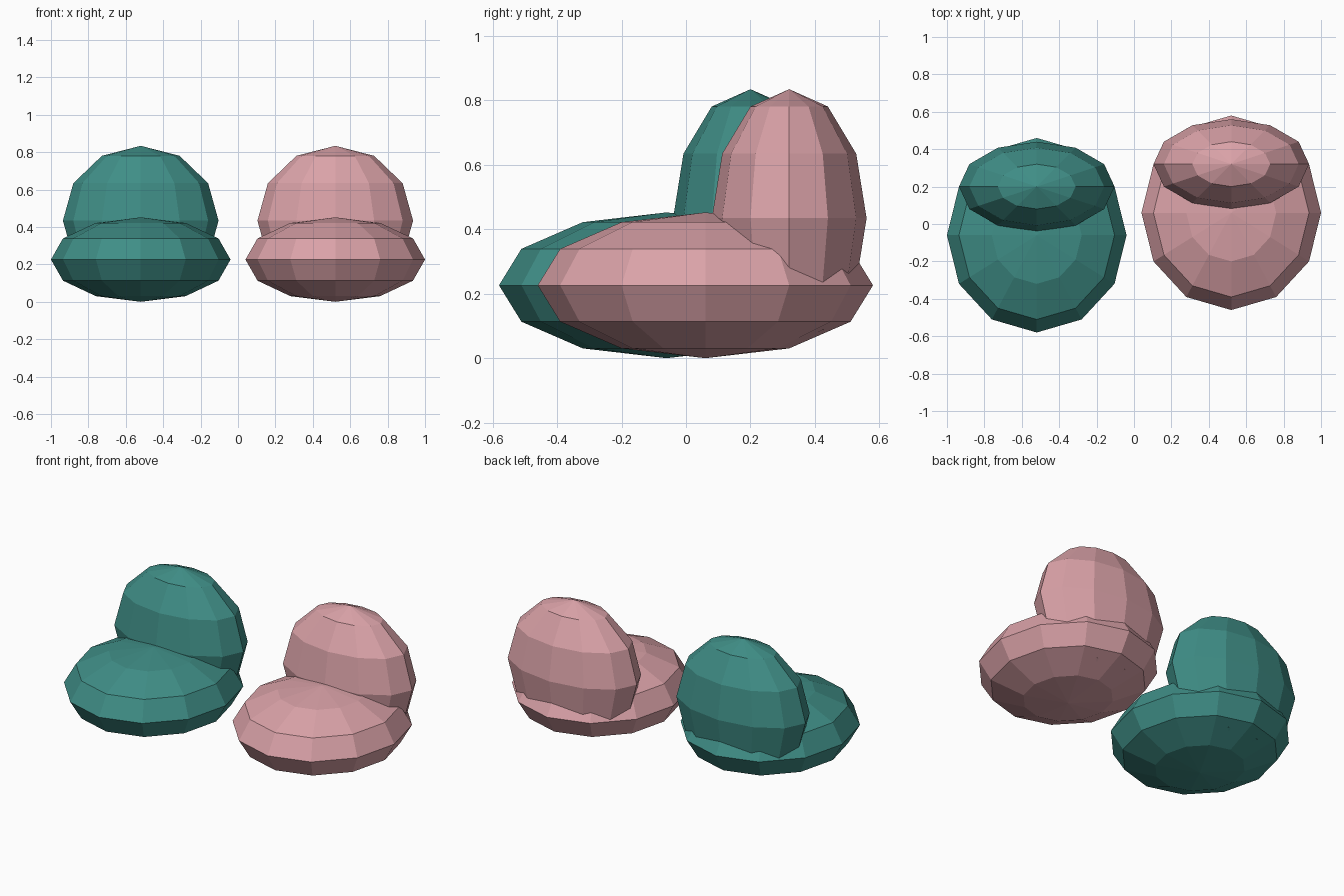
import bpy

if "Cube" in bpy.data.objects:
    bpy.data.objects.remove(bpy.data.objects["Cube"])


def make_material(name, color):
    mat = bpy.data.materials.new(name)
    mat.diffuse_color = (*color, 1)
    mat.use_nodes = True
    mat.node_tree.nodes["Principled BSDF"].inputs["Base Color"].default_value = mat.diffuse_color
    return mat


def cushion(name, center, radii, mat):
    # low-poly squashed ball, flat shaded
    bpy.ops.mesh.primitive_uv_sphere_add(segments=12, ring_count=6, radius=1, location=center)
    ob = bpy.context.object
    ob.name = name
    ob.scale = radii
    bpy.ops.object.transform_apply(location=False, rotation=False, scale=True)
    bpy.ops.object.shade_flat()
    ob.data.materials.append(mat)
    return ob


def bean_bag(prefix, x, y, mat):
    # wide flat seat with an upright back rest sunk into its rear
    cushion(prefix + "_seat", (x, y, 0.226), (0.48, 0.52, 0.226), mat)
    cushion(prefix + "_back_rest", (x, y + 0.26, 0.434), (0.416, 0.24, 0.4), mat)


bean_bag("teal", -0.52, -0.06, make_material("teal_fabric", (0.05, 0.27, 0.24)))
bean_bag("pink", 0.52, 0.06, make_material("pink_fabric", (0.70, 0.36, 0.39)))
